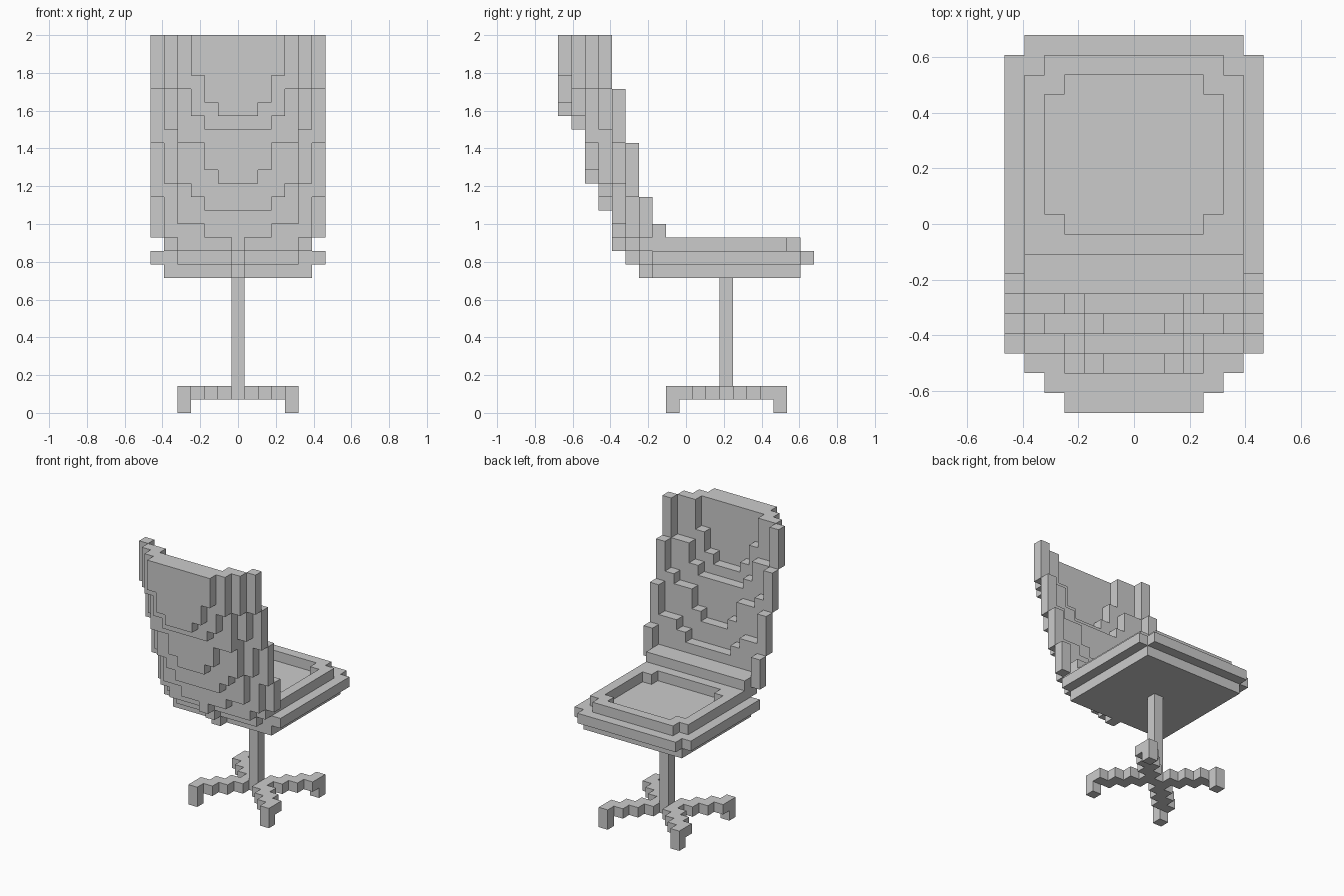
import bpy
import bmesh
import math
from mathutils import Vector

cube = bpy.data.objects.get("Cube")
if cube:
    bpy.data.objects.remove(cube, do_unlink=True)

UNIT = 2 / 28          # edge of one block
DEPTH = 19             # blocks from back to front
TOP = 28               # blocks from floor to top


def to_world(x, y, z):
    return Vector((x, y - DEPTH / 2, z)) * UNIT


def block_part(name, cells):
    """Skin a set of blocks, merging coplanar faces."""
    bm = bmesh.new()
    corners = {}

    def corner(p):
        if p not in corners:
            corners[p] = bm.verts.new(to_world(p[0] - 0.5, p[1], p[2]))
        return corners[p]

    for cell in cells:
        for axis in range(3):
            for side in (0, 1):
                near = list(cell)
                near[axis] += 2 * side - 1
                if tuple(near) in cells:
                    continue
                u, v = (axis + 1) % 3, (axis + 2) % 3
                loop = []
                for du, dv in ((0, 0), (1, 0), (1, 1), (0, 1)):
                    p = list(cell)
                    p[axis] += side
                    p[u] += du
                    p[v] += dv
                    loop.append(corner(tuple(p)))
                bm.faces.new(loop if side else loop[::-1])
    bmesh.ops.dissolve_limit(bm, angle_limit=math.radians(1),
                             verts=bm.verts, edges=bm.edges)
    mesh = bpy.data.meshes.new(name)
    bm.to_mesh(mesh)
    bm.free()
    obj = bpy.data.objects.new(name, mesh)
    bpy.context.collection.objects.link(obj)
    return obj


def slab(half, y0, y1, z):
    """One layer of blocks, symmetric in x, both ends included."""
    return {(x, y, z) for x in range(-half, half + 1) for y in range(y0, y1 + 1)}


# Star base: four diagonal staircase arms, each with a foot
for side, sx in (("left", 1), ("right", -1)):
    for end, sy in (("front", -1), ("back", 1)):
        arm = {(sx * 4, 12 + sy * 4, 0)}
        for i in range(1, 5):
            arm.add((sx * i, 12 + sy * i, 1))
            arm.add((sx * i, 12 + sy * (i - 1), 1))
        block_part(f"base_arm_{end}_{side}", arm)

# Central column
block_part("column", {(0, 12, z) for z in range(1, 10)})

# Seat: lower pan, wide cushion, raised rim with a rounded recess
block_part("seat_pan", slab(5, 7, 17, 10))
block_part("seat_cushion", slab(6, 7, 17, 11) | slab(5, 18, 18, 11))
rim = slab(5, 8, 16, 12) | slab(4, 17, 17, 12)
rim -= slab(3, 9, 16, 12) | slab(4, 10, 15, 12)
block_part("seat_rim", rim)

# Curved backrest: lowest block of each depth layer, from the middle outwards
layer_bottoms = [
    [22, 22, 23, 25],
    [21, 21, 21, 22, 24],
    [17, 17, 18, 20, 20, 24],
    [15, 15, 15, 16, 17, 21, 24],
    [12, 13, 13, 14, 14, 17, 20],
    [11, 12, 12, 12, 12, 13, 16],
    [10, 11, 11, 11, 11, 12, 13],
]


def rear_layer(col, z):
    for y, row in enumerate(layer_bottoms):
        if col < len(row) and z >= row[col]:
            return y
    return None


def front_layer(col, z, rear):
    if col == 6:
        return rear
    if z < 14:
        return 7 if z > 11 else 6
    return rear if col == 5 else rear + 1


backrest = set()
for z in range(10, TOP):
    for x in range(-6, 7):
        rear = rear_layer(abs(x), z)
        if rear is not None:
            for y in range(rear, front_layer(abs(x), z, rear) + 1):
                backrest.add((x, y, z))
block_part("backrest", backrest)
